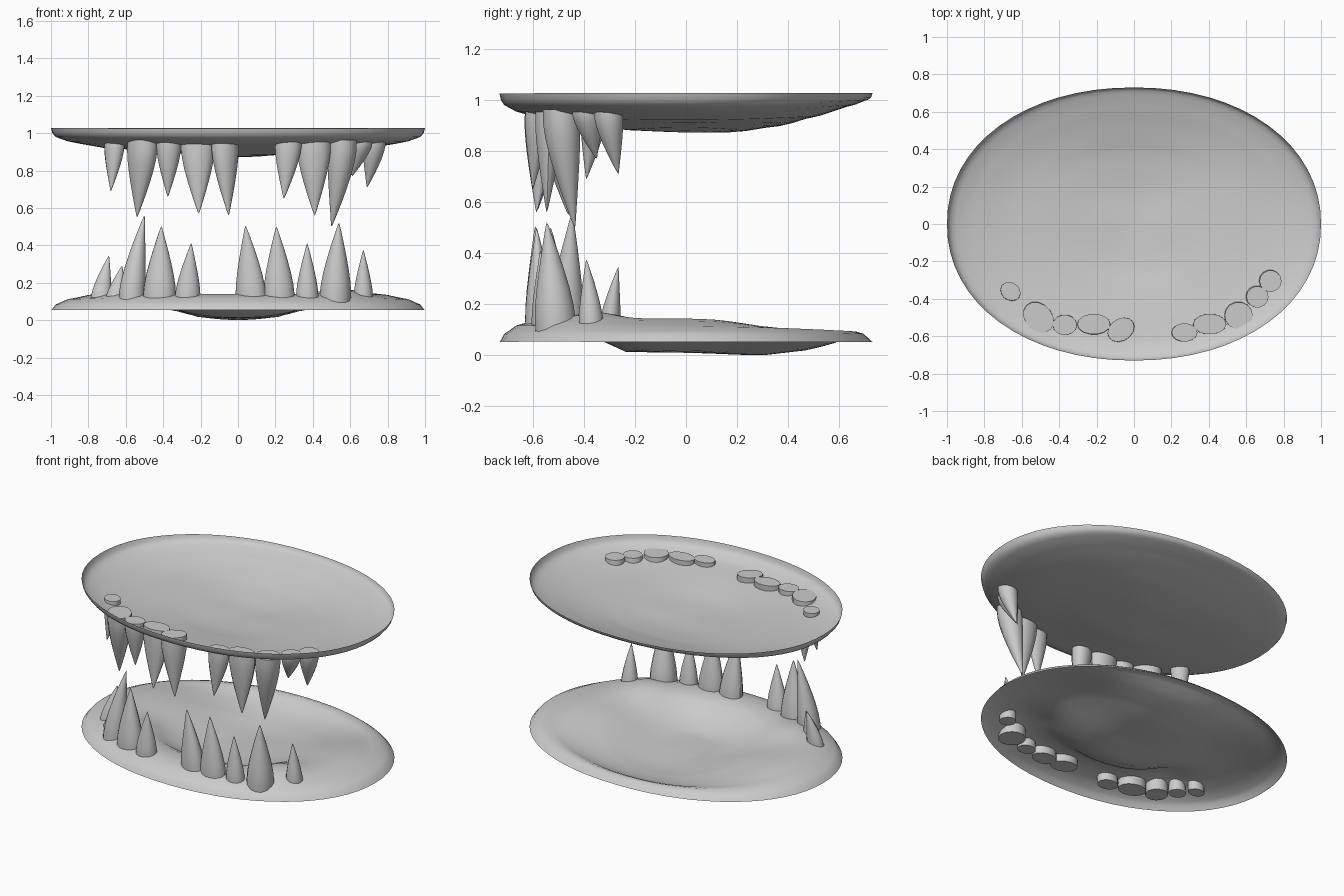
import bpy, bmesh
from math import sin, cos, pi, copysign, exp
from mathutils import Vector

if "Cube" in bpy.data.objects:
    bpy.data.objects.remove(bpy.data.objects["Cube"])

A, B = 1.0, 0.73          # half-width and half-depth of each gum plate
RINGS = [0.12, 0.22, 0.32, 0.42, 0.5, 0.57, 0.64, 0.72, 0.8, 0.86, 0.91, 0.95, 0.975, 0.993, 1.0]
SEG = 64


def finish(name, bm, angle=0.7):
    bmesh.ops.recalc_face_normals(bm, faces=bm.faces)
    me = bpy.data.meshes.new(name)
    bm.to_mesh(me)
    bm.free()
    ob = bpy.data.objects.new(name, me)
    bpy.context.collection.objects.link(ob)
    bpy.ops.object.select_all(action='DESELECT')
    ob.select_set(True)
    bpy.context.view_layer.objects.active = ob
    bpy.ops.object.shade_smooth_by_angle(angle=angle)
    return ob


def lerp_profile(points, r):
    for (r0, z0), (r1, z1) in zip(points, points[1:]):
        if r <= r1:
            t = (r - r0) / (r1 - r0)
            t = t * t * (3 - 2 * t) * 0.5 + t * 0.5
            return z0 + (z1 - z0) * t
    return points[-1][1]


def rounded(c):
    return copysign(abs(c) ** 0.95, c)


# Open oval sheet whose radial profile blends between front, side and back;
# ridge raises soft swellings along the tooth line on both sides
def gum_plate(name, front, side, back, ridge=0.0):
    def height(r, a):
        s = sin(a)
        edge = back if s > 0 else front
        z = lerp_profile(edge, r) * s * s + lerp_profile(side, r) * (1 - s * s)
        dx, dy = abs(r * cos(a)) - 0.52, B * r * s + 0.33
        return z + ridge * exp(-(dx * dx + dy * dy) / 0.02)

    bm = bmesh.new()
    centre = bm.verts.new((0, 0, side[0][1]))
    prev = None
    for r in RINGS:
        ring = []
        for i in range(SEG):
            a = 2 * pi * i / SEG
            ring.append(bm.verts.new((A * r * rounded(cos(a)), B * r * rounded(sin(a)), height(r, a))))
        for i in range(SEG):
            j = (i + 1) % SEG
            if prev:
                bm.faces.new((prev[i], ring[i], ring[j], prev[j]))
            else:
                bm.faces.new((centre, ring[i], ring[j]))
        prev = ring
    return finish(name, bm)


gum_plate("upper_gum",
          [(0, .872), (.3, .88), (.5, .905), (.7, .928), (.88, .945), (.97, .975), (.993, 1.0), (1, 1.025)],
          [(0, .872), (.3, .89), (.5, .908), (.7, .919), (.88, .948), (.97, .975), (.993, 1.0), (1, 1.027)],
          [(0, .872), (.25, .872), (.5, .897), (.7, .935), (.88, .975), (.97, .998), (.993, 1.01), (1, 1.027)])

gum_plate("lower_gum",
          [(0, .01), (.32, .013), (.47, .06), (.62, .135), (.8, .14), (.9, .12), (.97, .088), (1, .053)],
          [(0, .01), (.2, .014), (.35, .06), (.55, .125), (.74, .145), (.9, .115), (.97, .088), (1, .053)],
          [(0, .01), (.4, 0), (.6, .015), (.78, .04), (.84, .07), (.9, .095), (.95, .085), (1, .053)],
          ridge=.03)


# Curved fang: elliptical rings tapering from base centre to tip
FANG = [(0, .98), (.12, 1), (.25, .94), (.4, .81), (.55, .64), (.7, .45), (.83, .27), (.93, .13), (.98, .05)]


def fang(name, base, tip, rx, ry, turn=0.0, sides=14):
    bm = bmesh.new()
    base, tip = Vector(base), Vector(tip)
    prev = None
    for t, k in FANG:
        c = base.lerp(tip, t)
        bend = t ** 1.4
        c.x = base.x + (tip.x - base.x) * bend
        c.y = base.y + (tip.y - base.y) * bend
        ring = []
        for i in range(sides):
            a = 2 * pi * i / sides
            u, v = rx * k * cos(a), ry * k * sin(a)
            ring.append(bm.verts.new((c.x + u * cos(turn) - v * sin(turn),
                                      c.y + u * sin(turn) + v * cos(turn), c.z)))
        if prev:
            for i in range(sides):
                j = (i + 1) % sides
                bm.faces.new((prev[i], prev[j], ring[j], ring[i]))
        else:
            bm.faces.new(ring)
        prev = ring
    top = bm.verts.new(tip)
    for i in range(sides):
        bm.faces.new((prev[i], prev[(i + 1) % sides], top))
    finish(name, bm, 0.6)


# base x, base y, tip x, tip y, tip z, rx, ry, turn
UPPER = [
    (-.66, -.36, -.68, -.39, .69, .057, .048, -.6),
    (-.51, -.50, -.54, -.46, .55, .093, .073, -.8),
    (-.37, -.54, -.375, -.53, .66, .066, .055, 0),
    (-.215, -.535, -.21, -.58, .57, .09, .056, 0),
    (-.07, -.565, -.05, -.585, .56, .078, .06, .6),
    (.27, -.58, .245, -.60, .65, .07, .05, 0),
    (.405, -.535, .41, -.545, .56, .09, .056, 0),
    (.56, -.49, .50, -.435, .50, .077, .074, 0),
    (.66, -.39, .61, -.35, .77, .06, .058, 0),
    (.73, -.305, .69, -.265, .71, .06, .058, 0)]
LOWER = [
    (-.735, -.30, -.69, -.265, .345, .055, .042, 0),
    (-.655, -.38, -.62, -.36, .29, .055, .05, 0),
    (-.57, -.47, -.50, -.445, .56, .07, .07, 0),
    (-.42, -.52, -.41, -.53, .50, .09, .07, -.2),
    (-.27, -.565, -.25, -.585, .41, .068, .055, 0),
    (.07, -.565, .04, -.59, .505, .085, .062, -.3),
    (.22, -.57, .205, -.585, .50, .083, .06, 0),
    (.37, -.555, .37, -.57, .41, .06, .05, 0),
    (.52, -.51, .54, -.545, .52, .084, .082, 0),
    (.67, -.37, .67, -.39, .375, .052, .05, 0)]

for n, (bx, by, tx, ty, tz, rx, ry, turn) in enumerate(UPPER, 1):
    fang(f"upper_tooth_{n}", (bx, by, .962), (tx, ty, tz), rx, ry, turn)
for n, (bx, by, tx, ty, tz, rx, ry, turn) in enumerate(LOWER, 1):
    fang(f"lower_tooth_{n}", (bx, by, .09), (tx, ty, tz), rx, ry, turn)
